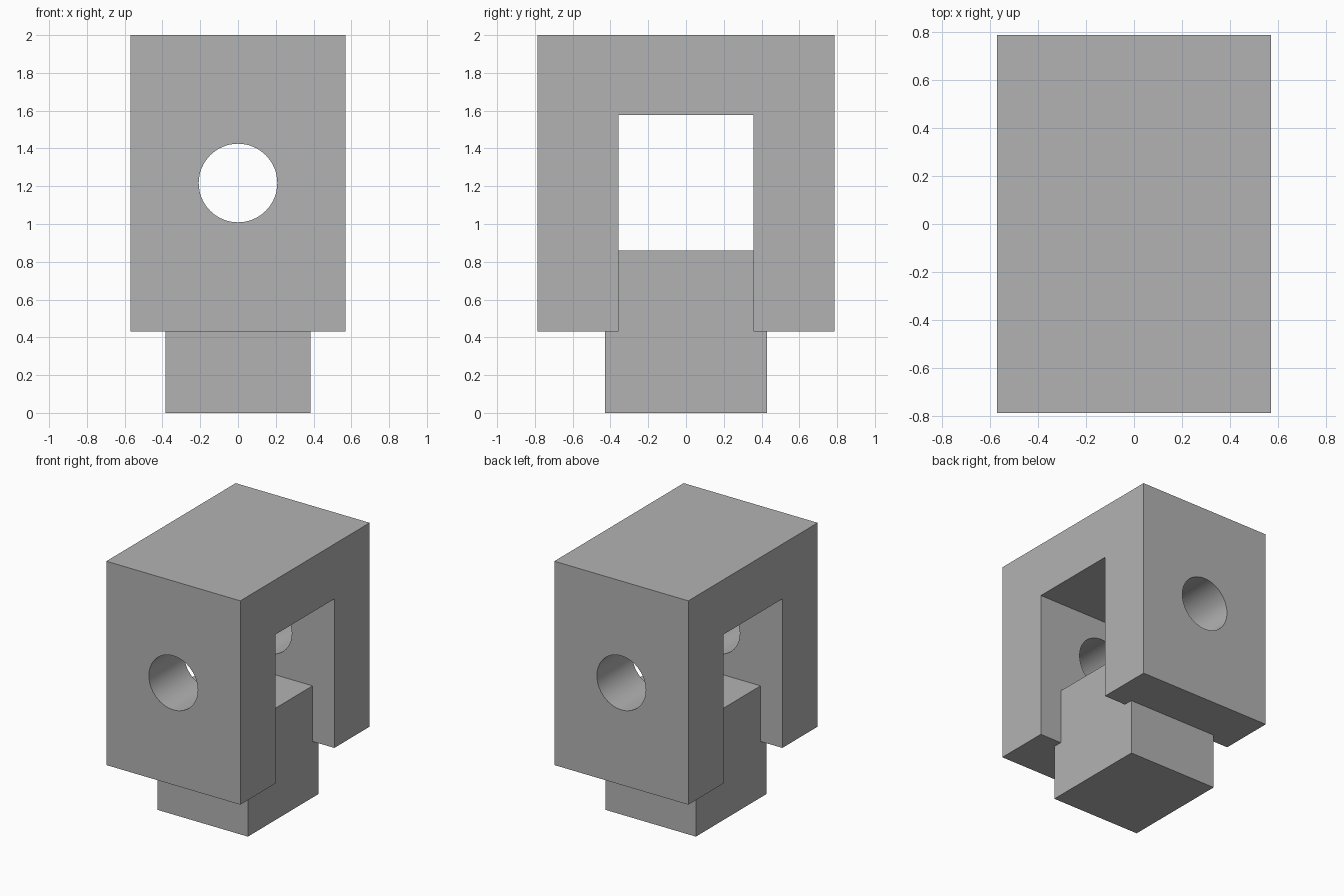
import bpy, bmesh, math
from mathutils import Matrix

if "Cube" in bpy.data.objects:
    bpy.data.objects.remove(bpy.data.objects["Cube"])

grey = bpy.data.materials.new("plain grey")
grey.diffuse_color = (0.45, 0.45, 0.45, 1)
grey.use_nodes = True
grey.node_tree.nodes["Principled BSDF"].inputs["Base Color"].default_value = grey.diffuse_color


def make_object(name, bm):
    bmesh.ops.recalc_face_normals(bm, faces=bm.faces)
    mesh = bpy.data.meshes.new(name)
    bm.to_mesh(mesh)
    bm.free()
    obj = bpy.data.objects.new(name, mesh)
    mesh.materials.append(grey)
    bpy.context.collection.objects.link(obj)
    return obj


# Yoke: inverted U profile in the YZ plane, extruded across x
HALF_X, HALF_Y, SLOT_Y = 0.57, 0.786, 0.357
BOTTOM, SLOT_TOP, TOP = 0.432, 1.578, 2.0
profile = [(-HALF_Y, BOTTOM), (-SLOT_Y, BOTTOM), (-SLOT_Y, SLOT_TOP), (SLOT_Y, SLOT_TOP),
           (SLOT_Y, BOTTOM), (HALF_Y, BOTTOM), (HALF_Y, TOP), (-HALF_Y, TOP)]
bm = bmesh.new()
face = bm.faces.new([bm.verts.new((-HALF_X, y, z)) for y, z in profile])
side = bmesh.ops.extrude_face_region(bm, geom=[face])["geom"]
bmesh.ops.translate(bm, vec=(2 * HALF_X, 0, 0),
                    verts=[v for v in side if isinstance(v, bmesh.types.BMVert)])
yoke = make_object("yoke", bm)

# Pin hole through both arms
bm = bmesh.new()
bmesh.ops.create_cone(bm, cap_ends=True, segments=64, radius1=0.208, radius2=0.208, depth=2,
                      matrix=Matrix.Translation((0, 0, 1.217)) @ Matrix.Rotation(math.pi / 2, 4, 'X'))
cutter = make_object("pin_hole_cutter", bm)
cutter.hide_render = True
cutter.hide_set(True)
hole = yoke.modifiers.new("pin_hole", 'BOOLEAN')
hole.operation, hole.solver, hole.object = 'DIFFERENCE', 'EXACT', cutter
bpy.context.view_layer.objects.active = yoke
yoke.select_set(True)
bpy.ops.object.modifier_apply(modifier=hole.name)
bpy.ops.object.shade_smooth_by_angle(angle=math.radians(30))
bpy.data.objects.remove(cutter)

# Base block: sits in the slot and is let into both arms
bm = bmesh.new()
bmesh.ops.create_cube(bm, size=1, matrix=Matrix.Translation((0, 0, 0.43))
                      @ Matrix.Diagonal((0.768, 0.856, 0.86, 1)))
make_object("base_block", bm)
